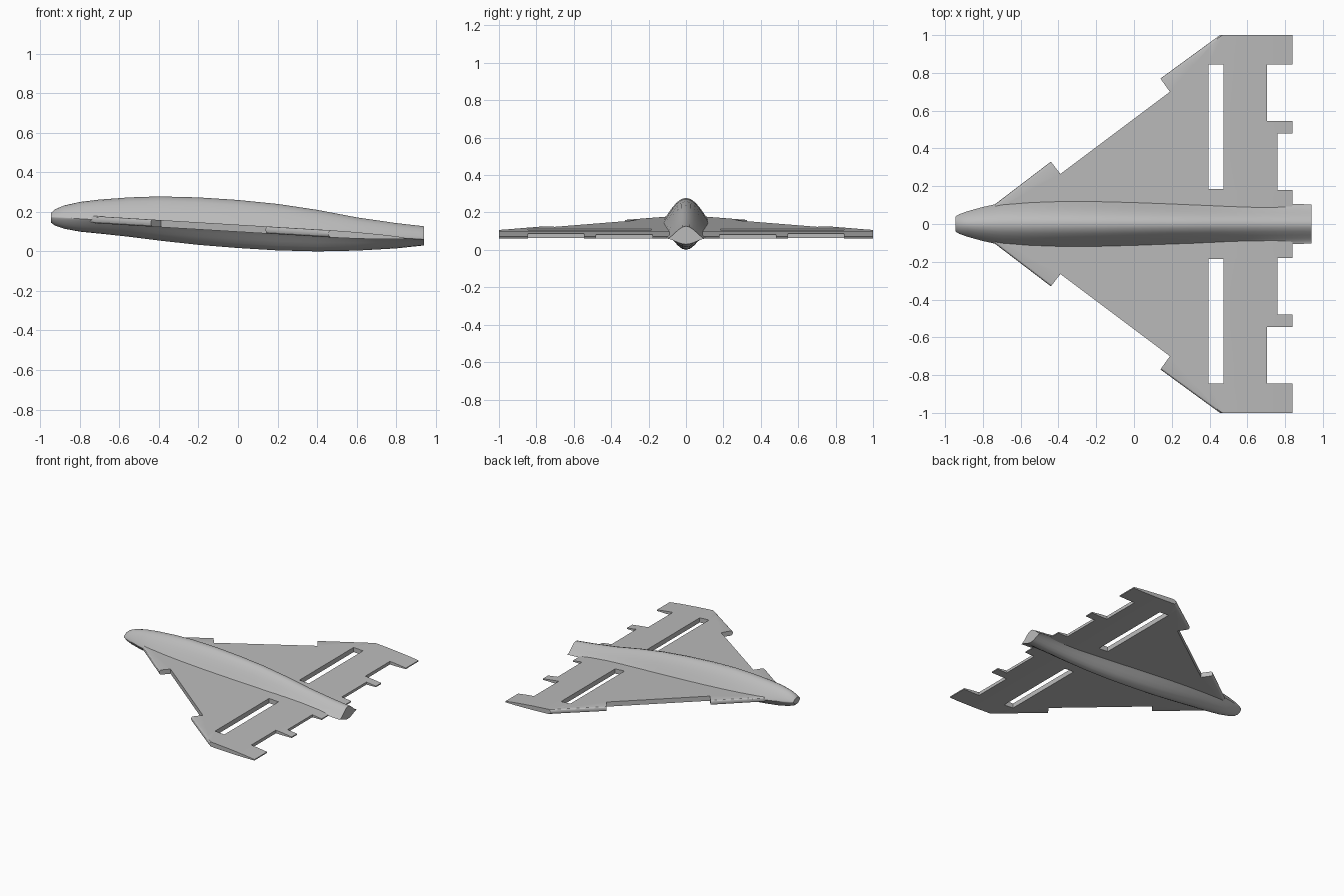
import bpy, bmesh, math
from mathutils import Vector

cube = bpy.data.objects.get("Cube")
if cube:
    bpy.data.objects.remove(cube)

GREY = (0.5, 0.5, 0.5, 1)
mat = bpy.data.materials.new("plain grey")
mat.use_nodes = True
mat.diffuse_color = GREY
mat.node_tree.nodes["Principled BSDF"].inputs["Base Color"].default_value = GREY


def waist(x):
    """Height of the tilted wing plane."""
    return 0.117 - 0.06 * x


def lerp_table(table, x):
    for (x0, a), (x1, b) in zip(table, table[1:]):
        if x <= x1:
            return a + (b - a) * max(0, (x - x0) / (x1 - x0))
    return table[-1][1]


def finish(name, bm, angle):
    bmesh.ops.recalc_face_normals(bm, faces=bm.faces)
    mesh = bpy.data.meshes.new(name)
    bm.to_mesh(mesh)
    bm.free()
    mesh.materials.append(mat)
    obj = bpy.data.objects.new(name, mesh)
    bpy.context.collection.objects.link(obj)
    bpy.ops.object.select_all(action='DESELECT')
    obj.select_set(True)
    bpy.context.view_layer.objects.active = obj
    bpy.ops.object.shade_smooth_by_angle(angle=math.radians(angle))
    return obj


# Fuselage: lofted sections of (x, half width, bottom z, top z)
stations = [
    (-0.945, .04, .145, .195), (-0.925, .052, .13, .213), (-0.88, .068, .115, .232),
    (-0.8, .09, .1, .25), (-0.7, .112, .09, .262), (-0.55, .125, .074, .273),
    (-0.4, .13, .055, .278), (-0.2, .13, .033, .273), (0, .125, .017, .26),
    (0.2, .118, .005, .24), (0.4, .114, 0, .21), (0.6, .11, .004, .172),
    (0.8, .106, .015, .143), (0.94, .104, .03, .127)]
STEPS = 16
bm = bmesh.new()
rings = []
for x, w, low, high in stations:
    mid = waist(x)
    fullness = lerp_table([(-0.945, .7), (-0.6, 1), (0.2, 1.1), (0.94, 1.7)], x)
    keel = lerp_table([(-0.945, .7), (-0.5, 1.2), (0.94, 1.7)], x)
    ring = []
    for i in range(2 * STEPS):
        upper = i < STEPS
        t = 1 - 2 * (i % STEPS) / STEPS
        y = w * math.sin(t * math.pi / 2) * (1 if upper else -1)
        bell = max(0, math.cos(math.pi / 2 * y / w))
        z = mid + (high - mid) * bell ** fullness if upper else mid - (mid - low) * bell ** keel
        ring.append(bm.verts.new((x, y, z)))
    rings.append(ring)
for a, b in zip(rings, rings[1:]):
    for i in range(len(a)):
        j = (i + 1) % len(a)
        bm.faces.new((a[i], a[j], b[j], b[i]))
bm.faces.new(rings[0])
bm.faces.new(rings[-1])
finish("fuselage", bm, 40)

# Wing: flat outline with slats, gridded so that slots and notches drop out
HALF = 0.018
outline = [(-0.86, 0.01), (-0.44, .33), (-0.39, .265), (.19, .7), (.14, .77),
           (.455, 1), (.84, 1), (.84, .01)]
openings = [(.395, .475, .185, .845), (.705, .85, .545, .845), (.76, .85, .18, .48)]
bm = bmesh.new()
bm.faces.new([bm.verts.new((x, y, -HALF)) for x, y in outline])
bmesh.ops.triangulate(bm, faces=bm.faces[:])


def slice_wing(co, axis):
    bmesh.ops.bisect_plane(bm, geom=bm.verts[:] + bm.edges[:] + bm.faces[:],
                           plane_co=co, plane_no=axis, dist=1e-5)


for x in (.395, .475, .6, .705, .76):
    slice_wing((x, 0, 0), (1, 0, 0))
for y in (.18, .185, .48, .545, .845):
    slice_wing((0, y, 0), (0, 1, 0))
holes = []
for f in bm.faces:
    c = f.calc_center_median()
    if any(x0 < c.x < x1 and y0 < c.y < y1 for x0, x1, y0, y1 in openings):
        holes.append(f)
bmesh.ops.delete(bm, geom=holes, context='FACES')
ext = bmesh.ops.extrude_face_region(bm, geom=bm.faces[:])
for v in ext["geom"]:
    if isinstance(v, bmesh.types.BMVert):
        v.co.z = HALF
bmesh.ops.recalc_face_normals(bm, faces=bm.faces)


# Round the leading edges of the two slats
def on_slat(v):
    for a, b in (outline[0:2], outline[4:6]):
        p, q = Vector(a), Vector(b)
        d = (q - p).normalized()
        r = v.co.xy - p
        if abs(d.x * r.y - d.y * r.x) < 1e-4 and -1e-4 < r.dot(d) < (q - p).length + 1e-4:
            return True
    return False


slat_edges = [e for e in bm.edges if abs(e.verts[0].co.z - e.verts[1].co.z) < 1e-5
              and all(on_slat(v) for v in e.verts) and e.calc_face_angle(0) > 1]
bmesh.ops.bevel(bm, geom=slat_edges, offset=0.014, segments=3, affect='EDGES', profile=0.5)

# Tilt the wing and thin it toward the trailing edge
for v in bm.verts:
    thin = lerp_table([(.475, 1), (.6, .9), (.705, .68), (.76, .55), (.84, .22)], v.co.x)
    v.co.z = waist(v.co.x) + v.co.z * thin
wings = finish("wings", bm, 25)
mirror = wings.modifiers.new("other side", 'MIRROR')
mirror.use_axis = (False, True, False)
mirror.use_clip = False
